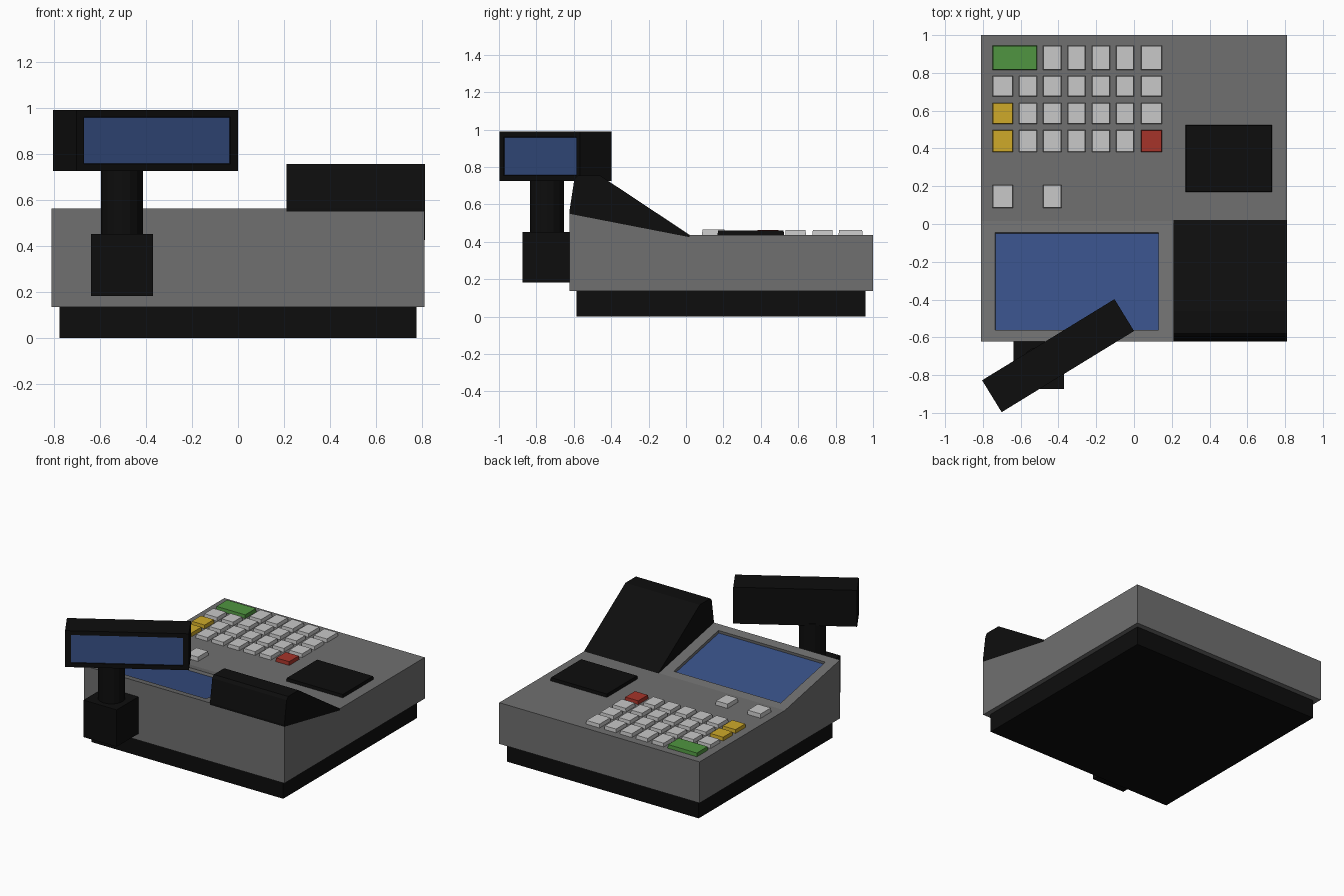
import bpy, bmesh, math
from mathutils import Vector

if "Cube" in bpy.data.objects:
    bpy.data.objects.remove(bpy.data.objects["Cube"])


def material(name, rgb):
    m = bpy.data.materials.new(name)
    m.diffuse_color = (*rgb, 1)
    m.use_nodes = True
    m.node_tree.nodes["Principled BSDF"].inputs["Base Color"].default_value = m.diffuse_color
    return m


GREY = material("casing_grey", (0.16, 0.16, 0.16))
BLACK = material("black_plastic", (0.004, 0.004, 0.004))
BLUE = material("screen_blue", (0.04, 0.082, 0.245))
WHITE = material("key_light_grey", (0.58, 0.58, 0.58))
GREEN = material("key_green", (0.08, 0.30, 0.052))
YELLOW = material("key_yellow", (0.62, 0.40, 0.023))
RED = material("key_red", (0.38, 0.034, 0.023))


def finish(bm, name, *mats):
    bmesh.ops.recalc_face_normals(bm, faces=bm.faces)
    me = bpy.data.meshes.new(name)
    bm.to_mesh(me)
    bm.free()
    for m in mats:
        me.materials.append(m)
    ob = bpy.data.objects.new(name, me)
    bpy.context.collection.objects.link(ob)
    return ob


def extrude_x(points, x0, x1):
    """Side profile of (y, z) points, extruded along x."""
    bm = bmesh.new()
    face = bm.faces.new([bm.verts.new((x0, y, z)) for y, z in points])
    new = bmesh.ops.extrude_face_region(bm, geom=[face])["geom"]
    bmesh.ops.translate(bm, vec=(x1 - x0, 0, 0),
                        verts=[v for v in new if isinstance(v, bmesh.types.BMVert)])
    bmesh.ops.recalc_face_normals(bm, faces=bm.faces)
    return bm


def box_mesh(x0, x1, y0, y1, z0, z1):
    return extrude_x([(y0, z0), (y1, z0), (y1, z1), (y0, z1)], x0, x1)


def box(name, mat, *bounds, taper=0.0):
    bm = box_mesh(*bounds)
    if taper:  # draw the top corners inwards
        cx, cy = sum(bounds[:2]) / 2, sum(bounds[2:4]) / 2
        for v in bm.verts:
            if v.co.z > bounds[5] - 1e-5:
                v.co.x -= math.copysign(taper, v.co.x - cx)
                v.co.y -= math.copysign(taper, v.co.y - cy)
    return finish(bm, name, mat)


def cut_recess(bm, normal, cuts, inside, depth):
    """Cut the face pointing along normal, then sink and colour the middle part."""
    for co, no in cuts:
        bmesh.ops.bisect_plane(bm, geom=bm.verts[:] + bm.edges[:] + bm.faces[:],
                               plane_co=co, plane_no=no)
    bm.normal_update()
    faces = [f for f in bm.faces if f.normal.dot(Vector(normal).normalized()) > 0.99
             and inside(f.calc_center_median())]
    bmesh.ops.inset_individual(bm, faces=faces, thickness=0.002, depth=-depth)
    for f in faces:
        f.material_index = 1


# Foot
box("base_plinth", BLACK, -0.775, 0.775, -0.585, 0.96, 0, 0.136)

# Main casing with the operator screen sunk into its slope
bm = extrude_x([(-0.622, 0.136), (1.0, 0.136), (1.0, 0.437), (0.015, 0.437),
                (-0.622, 0.563)], -0.81, 0.81)
cut_recess(bm, (0, 0.126, 0.637),
           [((-0.735, 0, 0), (1, 0, 0)), ((0.13, 0, 0), (1, 0, 0)),
            ((0, -0.56, 0), (0, 1, 0)), ((0, -0.045, 0), (0, 1, 0))],
           lambda c: -0.735 < c.x < 0.13 and -0.56 < c.y < -0.045, 0.02)
finish(bm, "casing_with_screen", GREY, BLUE)

# Printer cover
finish(extrude_x([(-0.623, 0.55), (-0.623, 0.566), (-0.597, 0.735), (-0.58, 0.755),
                  (-0.46, 0.755), (0.02, 0.437), (0.02, 0.425)], 0.21, 0.811),
       "printer_cover", BLACK)

# Flat pad on the right
box("side_pad", BLACK, 0.272, 0.73, 0.168, 0.525, 0.43, 0.46, taper=0.003)

# Keys
columns = [(-0.75, -0.64), (-0.61, -0.512), (-0.482, -0.383), (-0.352, -0.256),
           (-0.224, -0.127), (-0.096, 0.0), (0.037, 0.148)]
rows = [(0.38, 0.498), (0.53, 0.642), (0.675, 0.785), (0.815, 0.945)]
for r, (y0, y1) in enumerate(rows):
    for c, (x0, x1) in enumerate(columns):
        if r == 3 and c < 2:  # the wide green key goes here
            continue
        mat = YELLOW if c == 0 and r < 2 else RED if c == 6 and r == 0 else WHITE
        box(f"key_{r}_{c}", mat, x0, x1, y0, y1, 0.43, 0.463, taper=0.003)
box("key_wide", GREEN, -0.75, -0.512, 0.815, 0.945, 0.43, 0.463, taper=0.003)
for c in (0, 2):
    x0, x1 = columns[c]
    box(f"function_key_{c}", WHITE, x0, x1, 0.085, 0.208, 0.43, 0.467, taper=0.003)

# Customer display: bracket, pole and turned head
box("pole_bracket", BLACK, -0.638, -0.37, -0.873, -0.62, 0.183, 0.453)

bm = bmesh.new()
bmesh.ops.create_cone(bm, cap_ends=True, segments=16, radius1=0.091, radius2=0.091, depth=0.30)
bmesh.ops.translate(bm, verts=bm.verts, vec=(-0.503, -0.742, 0.59))
finish(bm, "display_pole", BLACK)

bm = box_mesh(-0.411, 0.411, -0.099, 0.099, -0.133, 0.133)
cut_recess(bm, (0, -1, 0),
           [((s * 0.373, 0, 0), (1, 0, 0)) for s in (-1, 1)]
           + [((0, 0, s * 0.102), (0, 0, 1)) for s in (-1, 1)],
           lambda c: abs(c.x) < 0.373 and abs(c.z) < 0.102, 0.006)
head = finish(bm, "customer_display", BLACK, BLUE)
head.location = (-0.402, -0.697, 0.858)
head.rotation_euler.z = math.radians(31.5)
